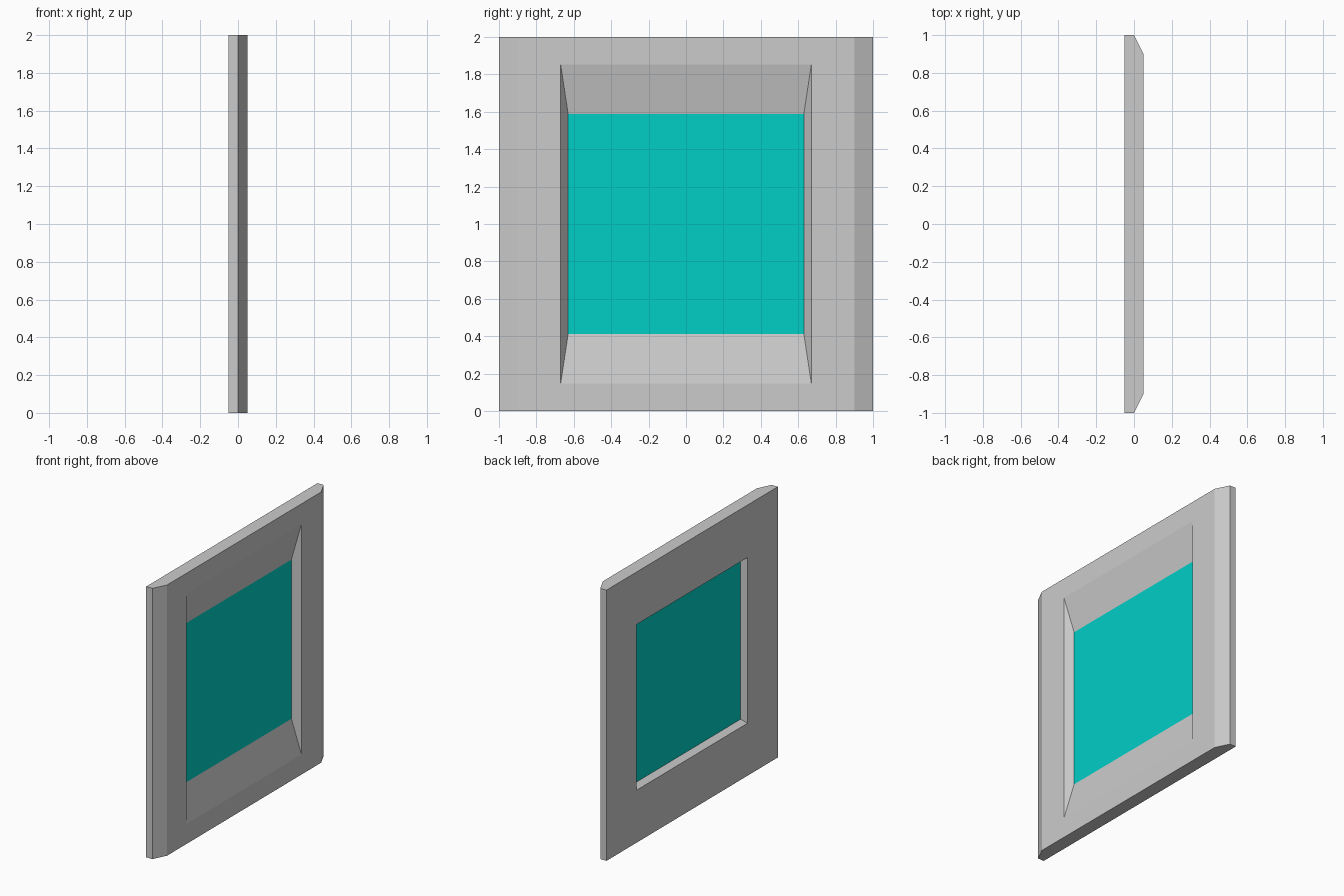
import bpy, bmesh

if "Cube" in bpy.data.objects:
    bpy.data.objects.remove(bpy.data.objects["Cube"])


def ring(bm, x, half_y, half_z):
    """Rectangular loop in the YZ plane, centred on z = 1."""
    return [bm.verts.new((x, sy * half_y, 1 + sz * half_z))
            for sy, sz in ((-1, -1), (1, -1), (1, 1), (-1, 1))]


def finish(bm, name):
    bmesh.ops.recalc_face_normals(bm, faces=bm.faces[:])
    mesh = bpy.data.meshes.new(name)
    bm.to_mesh(mesh)
    bm.free()
    obj = bpy.data.objects.new(name, mesh)
    bpy.context.collection.objects.link(obj)
    return obj


# x, half width, half height of the rectangle where glass meets frame
PANE = (-0.005, 0.63, 0.588)

# Frame: closed cross-section lofted around the opening
section = [
    (0.05, 0.90, 1.0),      # front face outer edge, inside the chamfer
    (0.05, 0.67, 0.852),    # front edge of the opening
    PANE,                   # narrowest part of the opening
    (-0.05, 0.648, 0.612),  # back edge of the opening
    (-0.05, 1.0, 1.0),      # back face outer edge
    (0.0, 1.0, 1.0),        # start of the side chamfer
]
bm = bmesh.new()
rings = [ring(bm, *s) for s in section]
for i, a in enumerate(rings):
    b = rings[(i + 1) % len(rings)]
    for j in range(4):
        k = (j + 1) % 4
        bm.faces.new((a[j], a[k], b[k], b[j]))
finish(bm, "window_frame")

# Glass pane
bm = bmesh.new()
bm.faces.new(ring(bm, *PANE))
pane = finish(bm, "window_pane")
teal = bpy.data.materials.new("teal_glass")
teal.diffuse_color = (0.0, 0.62, 0.56, 1)
teal.use_nodes = True
teal.node_tree.nodes["Principled BSDF"].inputs["Base Color"].default_value = teal.diffuse_color
pane.data.materials.append(teal)
